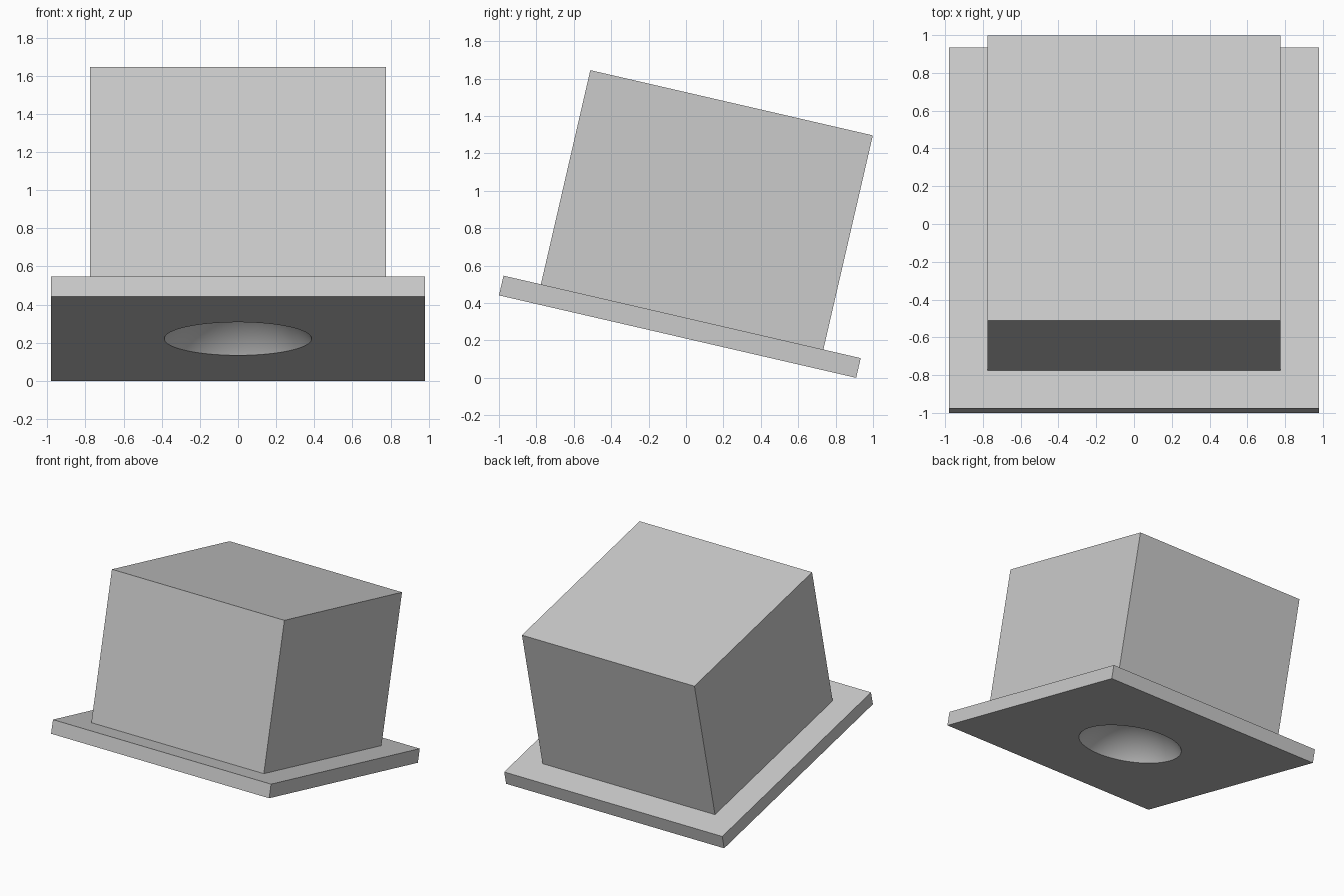
import bpy, bmesh, math
from mathutils import Matrix

cube = bpy.data.objects.get("Cube")
if cube:
    bpy.data.objects.remove(cube, do_unlink=True)

FLANGE, FLANGE_H = 1.96, 0.108
BOX, BOX_H = 1.55, 1.175
HOLE_R, DOME_R = 0.387, 0.46
# whole model leans about the x axis
POSE = Matrix.Translation((0, -0.045, 0.2205)) @ Matrix.Rotation(math.radians(-13), 4, 'X')

grey = bpy.data.materials.new("mid_grey")
grey.use_nodes = True
grey.diffuse_color = (0.6, 0.6, 0.6, 1)
grey.node_tree.nodes["Principled BSDF"].inputs["Base Color"].default_value = (0.6, 0.6, 0.6, 1)


def make_object(name, bm):
    mesh = bpy.data.meshes.new(name)
    bm.to_mesh(mesh)
    bm.free()
    mesh.materials.append(grey)
    obj = bpy.data.objects.new(name, mesh)
    bpy.context.collection.objects.link(obj)
    obj.matrix_world = POSE
    return obj


# Flange slab with the box housing extruded from its inset top face
bm = bmesh.new()
bmesh.ops.create_cube(bm, size=1, matrix=Matrix.Translation((0, 0, FLANGE_H / 2))
                      @ Matrix.Diagonal((FLANGE, FLANGE, FLANGE_H, 1)))
bm.normal_update()
top = max(bm.faces, key=lambda f: f.calc_center_median().z)
bmesh.ops.inset_region(bm, faces=[top], thickness=(FLANGE - BOX) / 2, use_even_offset=True)
raised = bmesh.ops.extrude_discrete_faces(bm, faces=[top])["faces"][0]
bmesh.ops.translate(bm, verts=raised.verts, vec=(0, 0, BOX_H))
bmesh.ops.recalc_face_normals(bm, faces=bm.faces)
body = make_object("flanged_housing", bm)

# Shallow round dome hollowed into the underside
bm = bmesh.new()
centre = Matrix.Translation((0, 0, -math.sqrt(DOME_R ** 2 - HOLE_R ** 2)))
bmesh.ops.create_uvsphere(bm, u_segments=64, v_segments=48, radius=DOME_R, matrix=centre)
for face in bm.faces:
    face.smooth = True
cutter = make_object("dome_cutter", bm)
cutter.hide_render = True
cutter.hide_viewport = True

cut = body.modifiers.new("dome_recess", 'BOOLEAN')
cut.operation = 'DIFFERENCE'
cut.solver = 'EXACT'
cut.object = cutter
